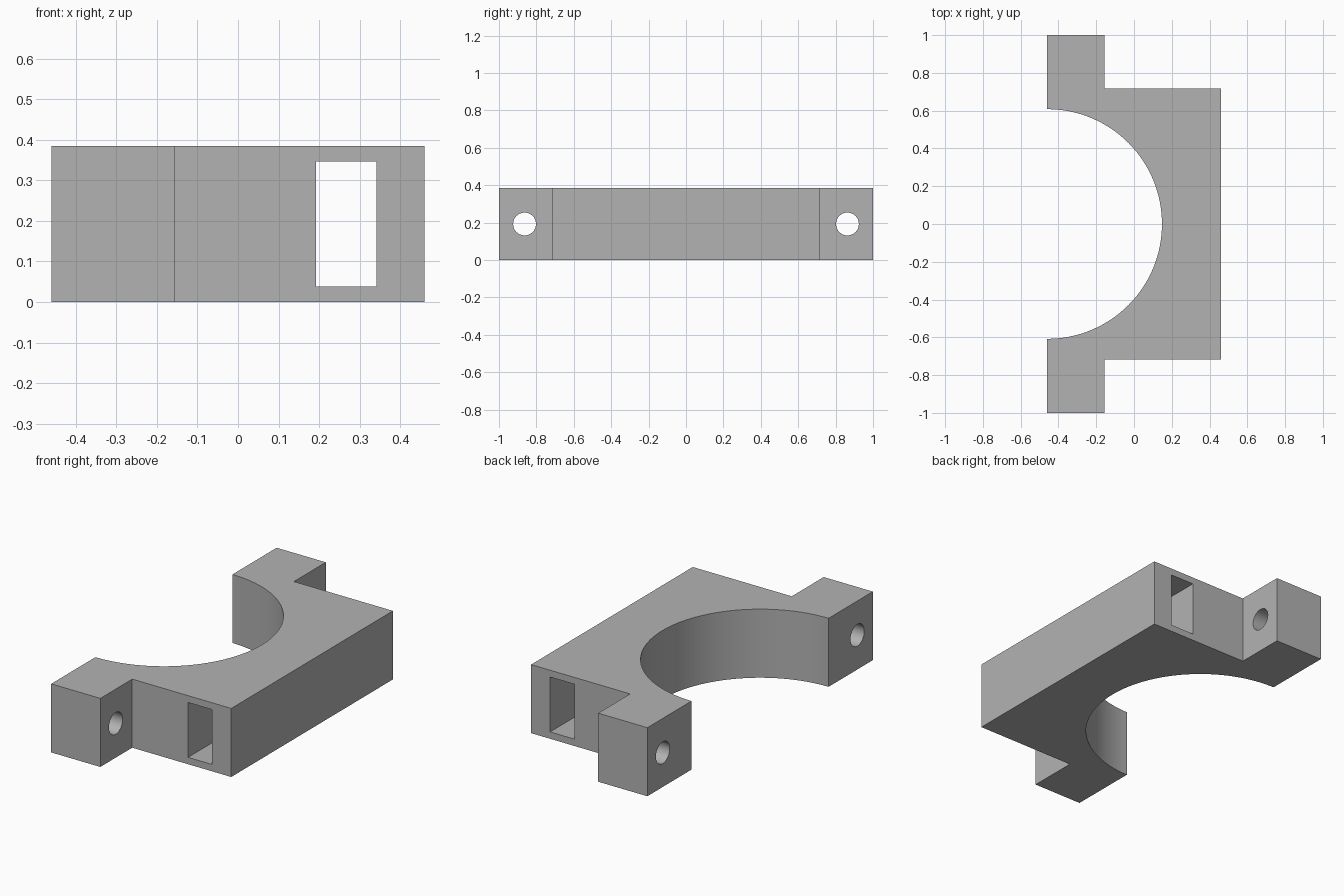
import bpy, bmesh
from math import sin, cos, pi, radians

if "Cube" in bpy.data.objects:
    bpy.data.objects.remove(bpy.data.objects["Cube"], do_unlink=True)

BACK, STEP, FACE = -0.46, -0.155, 0.46   # x of split plane, lug face, body face
BODY, LUG = 0.717, 1.0                   # half lengths along y
HEIGHT, BORE = 0.385, 0.608
SEGMENTS = 64

grey = bpy.data.materials.new("plain grey")
grey.use_nodes = True
colour = (0.45, 0.45, 0.45, 1)
grey.diffuse_color = colour
grey.node_tree.nodes["Principled BSDF"].inputs["Base Color"].default_value = colour

# Clamp half: stepped outline with a half-round bore, extruded upward
outline = [(BACK, -LUG), (STEP, -LUG), (STEP, -BODY), (FACE, -BODY),
           (FACE, BODY), (STEP, BODY), (STEP, LUG), (BACK, LUG)]
for i in range(SEGMENTS + 1):
    a = pi / 2 - pi * i / SEGMENTS
    outline.append((BACK + BORE * cos(a), BORE * sin(a)))

bm = bmesh.new()
base = bm.faces.new([bm.verts.new((x, y, 0)) for x, y in outline])
top = bmesh.ops.extrude_face_region(bm, geom=[base])["geom"]
bmesh.ops.translate(bm, vec=(0, 0, HEIGHT),
                    verts=[v for v in top if isinstance(v, bmesh.types.BMVert)])
bmesh.ops.recalc_face_normals(bm, faces=bm.faces)
mesh = bpy.data.meshes.new("clamp_half")
bm.to_mesh(mesh)
bm.free()
mesh.materials.append(grey)
clamp = bpy.data.objects.new("clamp_half", mesh)
bpy.context.collection.objects.link(clamp)


def cut(cutter, name):
    """Subtract the cutter from the clamp, then discard it."""
    cutter.name = name
    cutter.hide_render = True
    cutter.data.materials.append(grey)
    bpy.context.view_layer.objects.active = clamp
    mod = clamp.modifiers.new(name, "BOOLEAN")
    mod.operation = "DIFFERENCE"
    mod.solver = "EXACT"
    mod.object = cutter
    bpy.ops.object.modifier_apply(modifier=mod.name)
    bpy.data.objects.remove(cutter, do_unlink=True)


# Rectangular slot running the full length of the body
bpy.ops.mesh.primitive_cube_add(size=1, location=(0.267, 0, HEIGHT / 2))
slot = bpy.context.object
slot.scale = (0.15, 3, 0.308)
cut(slot, "slot_cutter")

# Bolt hole through each lug
for side in (-1, 1):
    bpy.ops.mesh.primitive_cylinder_add(
        vertices=48, radius=0.061, depth=0.6, rotation=(0, pi / 2, 0),
        location=((BACK + STEP) / 2, side * 0.863, HEIGHT / 2))
    cut(bpy.context.object, "bolt_hole_cutter")

# Smooth bore and holes, keep the corners sharp
bpy.ops.object.select_all(action="DESELECT")
clamp.select_set(True)
bpy.context.view_layer.objects.active = clamp
bpy.ops.object.shade_smooth_by_angle(angle=radians(30))
